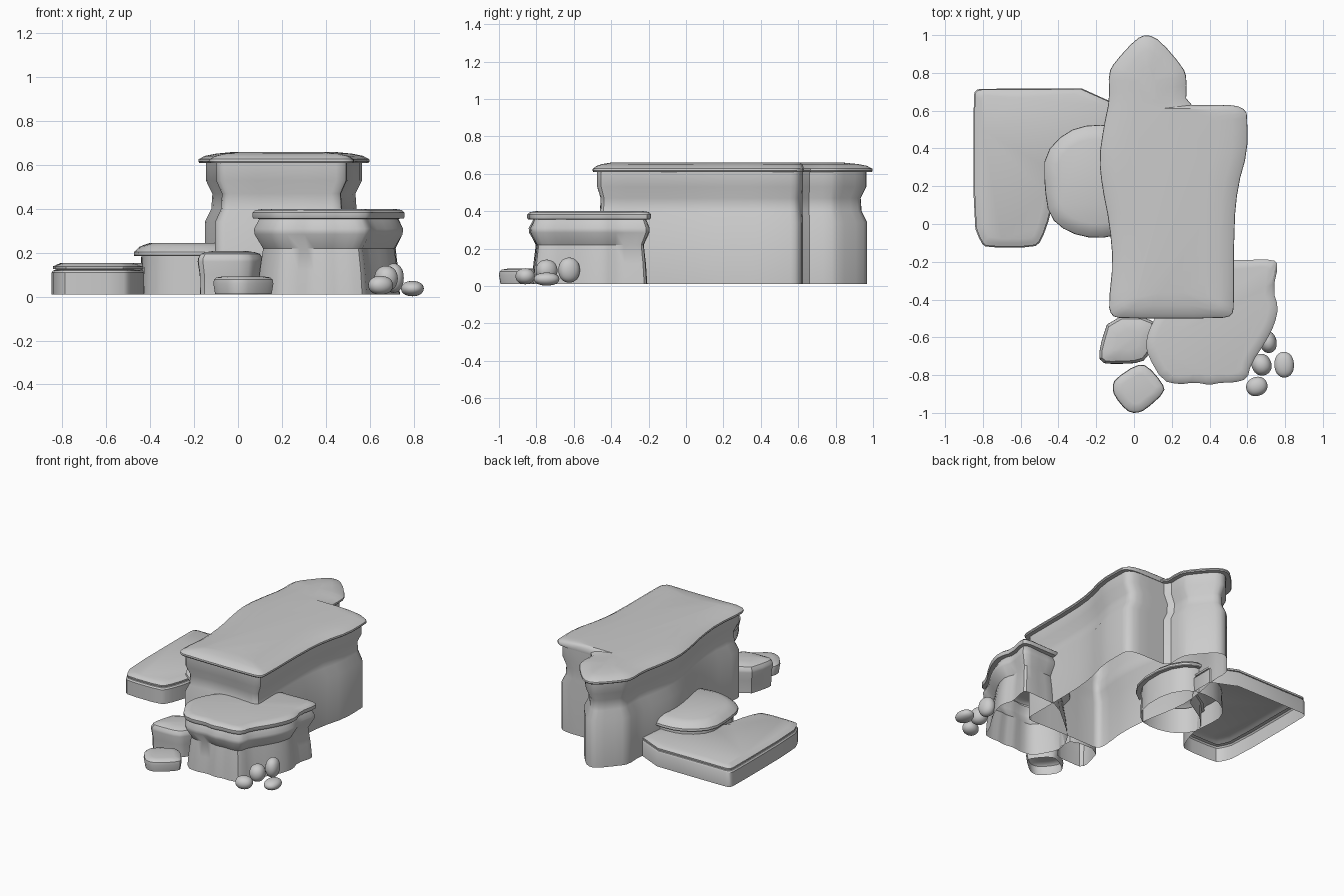
import bpy, bmesh
from mathutils import Vector


def chaikin(pts, rounds=1):
    """Round the corners of a closed outline."""
    pts = [Vector(p) for p in pts]
    for _ in range(rounds):
        out = []
        for a, b in zip(pts, pts[1:] + pts[:1]):
            out += [a.lerp(b, 0.25), a.lerp(b, 0.75)]
        pts = out
    return pts


def inset(p, spine, d):
    """Move an outline point towards the nearest point of the spine."""
    a, b = Vector(spine[0]), Vector(spine[1])
    ab = b - a
    t = max(0, min(1, (p - a).dot(ab) / ab.length_squared))
    return p + (a + ab * t - p).normalized() * d


def smooth(ob, angle=0.6):
    bpy.ops.object.select_all(action='DESELECT')
    ob.select_set(True)
    bpy.context.view_layer.objects.active = ob
    bpy.ops.object.shade_smooth_by_angle(angle=angle)


def loft(name, outline, spine, profile, closed_top):
    """Stack inset copies of an outline; profile holds (height, inset)."""
    bm = bmesh.new()
    rings = []
    for z, d in profile:
        rings.append([bm.verts.new((*inset(p, spine, d), z)) for p in outline])
    n = len(outline)
    for lo, hi in zip(rings, rings[1:]):
        for i in range(n):
            j = (i + 1) % n
            bm.faces.new((lo[i], lo[j], hi[j], hi[i]))
    if closed_top:
        bm.faces.new(rings[-1])
    bmesh.ops.recalc_face_normals(bm, faces=bm.faces)
    top = max(bm.faces, key=lambda f: f.calc_center_median().z)
    if closed_top and top.normal.z < 0:
        bmesh.ops.reverse_faces(bm, faces=bm.faces)
    me = bpy.data.meshes.new(name)
    bm.to_mesh(me)
    bm.free()
    ob = bpy.data.objects.new(name, me)
    bpy.context.collection.objects.link(ob)
    smooth(ob)


def plateau(name, pts, spine, wall, cap):
    outline = chaikin(pts)
    loft(name + "_wall", outline, spine, wall, False)
    loft(name + "_cap", outline, spine, cap, True)


# Tall main plateau with pointed back
plateau("main_plateau",
        [(0.07, 1.005), (0.14, 0.97), (0.26, 0.83), (0.28, 0.77), (0.275, 0.63),
         (0.4, 0.63), (0.54, 0.63), (0.595, 0.6), (0.6, 0.55), (0.6, 0.38),
         (0.55, 0.2), (0.53, 0.0), (0.53, -0.43), (0.52, -0.485), (0.46, -0.5),
         (-0.07, -0.5), (-0.12, -0.485), (-0.135, -0.43), (-0.112, -0.2),
         (-0.13, 0.0), (-0.17, 0.2), (-0.185, 0.35), (-0.16, 0.52),
         (-0.13, 0.66), (-0.135, 0.8), (-0.1, 0.86), (0.01, 0.98)],
        [(0.2, -0.28), (0.075, 0.75)],
        [(0.01, 0.03), (0.34, 0.03), (0.40, 0.06), (0.47, 0.065),
         (0.53, 0.035), (0.61, 0.035)],
        [(0.61, 0.035), (0.61, 0.005), (0.617, 0), (0.627, 0.002),
         (0.642, 0.03), (0.652, 0.08), (0.66, 0.16)])

# Lower plateau at the front
plateau("front_plateau",
        [(0.45, -0.19), (0.6, -0.19), (0.735, -0.187), (0.765, -0.215),
         (0.735, -0.35), (0.765, -0.44), (0.745, -0.53), (0.70, -0.62),
         (0.62, -0.74), (0.60, -0.82), (0.53, -0.84), (0.46, -0.84),
         (0.40, -0.852), (0.32, -0.838), (0.24, -0.85), (0.15, -0.83),
         (0.075, -0.70), (0.062, -0.64), (0.075, -0.57), (0.12, -0.48), (0.2, -0.4)],
        [(0.38, -0.6), (0.52, -0.4)],
        [(0.01, 0.025), (0.12, 0.035), (0.22, 0.05), (0.285, 0.01),
         (0.31, 0.008), (0.355, 0.033)],
        [(0.355, 0.033), (0.357, 0.004), (0.365, 0), (0.383, 0),
         (0.395, 0.015), (0.40, 0.05)])

# Rounded side plateau
plateau("side_plateau",
        [(-0.475, 0.37), (-0.475, 0.2), (-0.45, 0.04), (-0.35, -0.045),
         (-0.2, -0.08), (-0.05, -0.05), (0.05, 0.1), (0.05, 0.35),
         (-0.05, 0.51), (-0.22, 0.53), (-0.36, 0.49)],
        [(-0.2, 0.18), (-0.2, 0.27)],
        [(0.01, 0.03), (0.19, 0.035)],
        [(0.19, 0.035), (0.185, 0.003), (0.19, 0), (0.205, 0.002),
         (0.23, 0.03), (0.245, 0.075)])

# Low flat slab on the left
plateau("low_slab",
        [(-0.85, 0.67), (-0.84, 0.71), (-0.8, 0.717), (-0.1, 0.717),
         (-0.1, 0.4), (-0.42, 0.2), (-0.44, 0.05), (-0.49, -0.09),
         (-0.53, -0.125), (-0.78, -0.125), (-0.81, -0.1), (-0.85, 0.0)],
        [(-0.64, 0.08), (-0.6, 0.5)],
        [(0.01, 0), (0.11, 0), (0.12, 0.008), (0.124, 0.03)],
        [(0.124, 0.03), (0.126, 0.008), (0.138, 0.006), (0.146, 0.025), (0.154, 0.05)])

# Two loose blocks
loft("tall_block",
     chaikin([(-0.13, -0.49), (-0.185, -0.66), (-0.18, -0.735), (-0.1, -0.742),
              (0.04, -0.735), (0.08, -0.69), (0.12, -0.6), (0.1, -0.49)]),
     [(-0.06, -0.63), (0.0, -0.6)],
     [(0.01, 0.012), (0.1, 0.01), (0.16, 0), (0.175, 0.002), (0.195, 0.015),
      (0.203, 0.04), (0.208, 0.08)], True)
loft("low_block",
     chaikin([(-0.115, -0.86), (-0.1, -0.82), (0.01, -0.745), (0.07, -0.748),
              (0.15, -0.84), (0.165, -0.89), (0.06, -0.985), (0.01, -1.003),
              (-0.04, -0.99), (-0.105, -0.91)]),
     [(0.02, -0.89), (0.03, -0.86)],
     [(0.012, 0.008), (0.06, 0), (0.078, 0.003), (0.088, 0.015), (0.093, 0.05)], True)

# Pebbles: rounded cubes (position, half size, turn)
for i, (pos, half, turn) in enumerate([
        ((0.71, -0.625, 0.085), (0.045, 0.058, 0.067), 0.2),
        ((0.675, -0.745, 0.083), (0.052, 0.058, 0.058), 0.4),
        ((0.795, -0.745, 0.037), (0.052, 0.068, 0.035), 0.05),
        ((0.65, -0.86, 0.052), (0.057, 0.05, 0.043), 0.35)]):
    bpy.ops.mesh.primitive_cube_add(size=2, location=pos, rotation=(0, 0, turn))
    ob = bpy.context.object
    ob.name = f"pebble_{i + 1}"
    ob.scale = [h / 0.84 for h in half]
    sub = ob.modifiers.new("round", 'SUBSURF')
    sub.levels = sub.render_levels = 3
    bpy.ops.object.shade_smooth()
